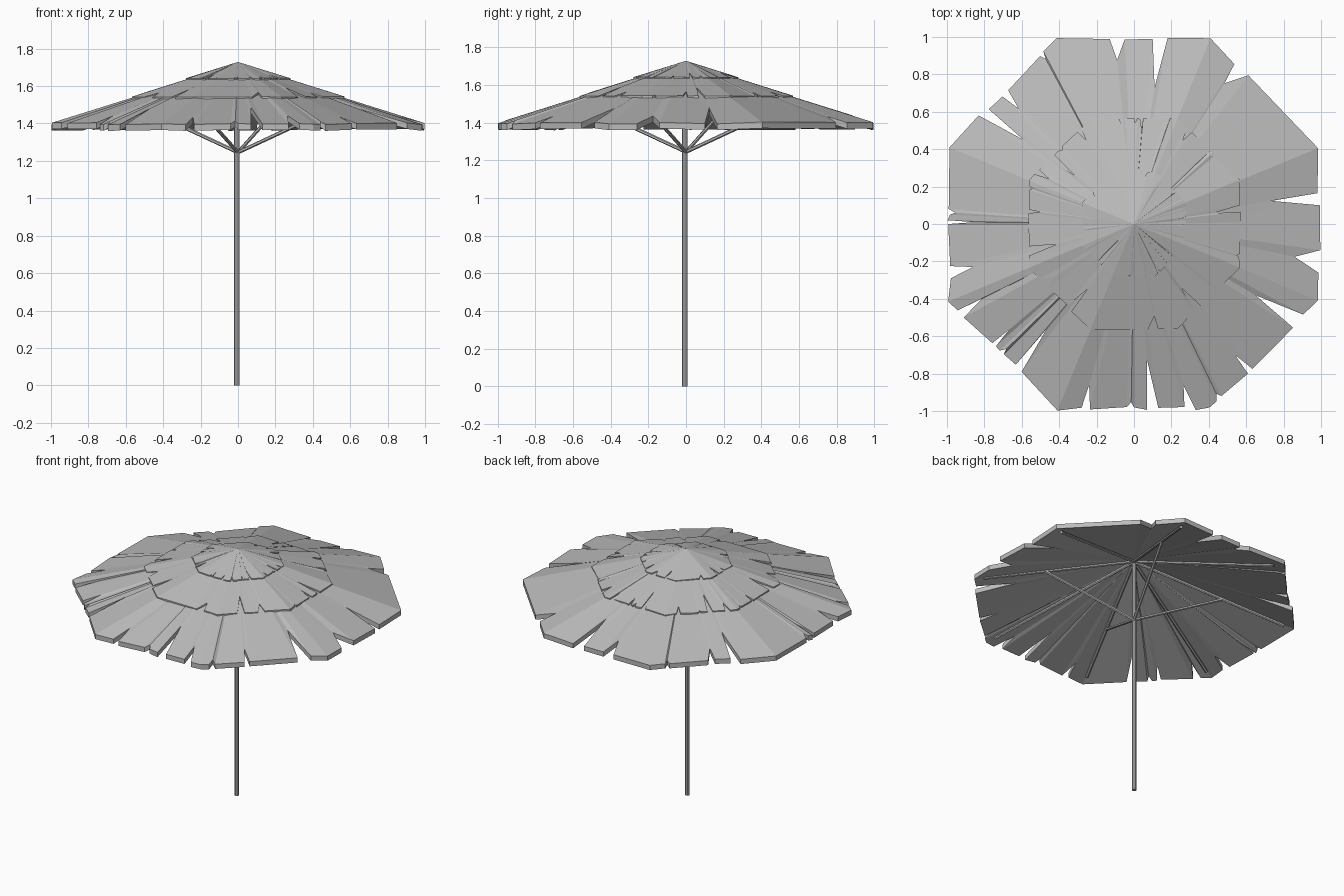
import bpy, bmesh, math, random
from mathutils import Vector

random.seed(4)
cube = bpy.data.objects.get("Cube")
if cube:
    bpy.data.objects.remove(cube)

SIDES = 8
APOTHEM = 0.988
APEX_Z = 1.715
SLOPE = 0.32
THICK = 0.033

grey = bpy.data.materials.new("weathered_grey")
grey.use_nodes = True
grey.diffuse_color = (0.5, 0.5, 0.5, 1)
grey.node_tree.nodes["Principled BSDF"].inputs["Base Color"].default_value = (0.5, 0.5, 0.5, 1)

# Tears in each canopy side: start, tip and end along the edge, then depth
TEARS = [
    [(-.26, -.175, -.14, .12), (.10, .125, .165, .27)],
    [(.13, .19, .225, .12)],
    [(-.18, -.11, -.10, .26), (.05, .09, .13, .12)],
    [(-.31, -.29, -.28, .03), (-.03, 0, .015, .12), (.115, .10, .177, .25)],
    [(-.08, -.06, -.05, .03), (-.02, -.01, 0, .13), (.225, .23, .29, .12)],
    [(-.34, -.293, -.29, .12), (-.085, -.073, -.06, .12), (-.03, -.01, 0, .03), (.085, .067, .134, .265)],
    [(-.28, -.24, -.235, .12), (-.04, -.015, 0, .03), (.07, .07, .13, .27), (.27, .265, .33, .12)],
    [(-.36, -.33, -.32, .03), (-.135, -.113, -.10, .12), (.21, .19, .297, .26)],
]


def finish(name, bm):
    bmesh.ops.recalc_face_normals(bm, faces=bm.faces[:])
    mesh = bpy.data.meshes.new(name)
    bm.to_mesh(mesh)
    bm.free()
    mesh.materials.append(grey)
    obj = bpy.data.objects.new(name, mesh)
    bpy.context.collection.objects.link(obj)
    return obj


def thatch_layer(name, size, lift, thick, turn=0, wobble=0.006):
    """A ragged eight-sided cone of fanned facets with an even thickness."""
    rim = []
    half = APOTHEM * math.tan(math.pi / SIDES)
    for side in range(SIDES):
        outline = [(-half, APOTHEM)]
        for start, tip, end, depth in TEARS[(side + turn) % SIDES]:
            outline += [(start, APOTHEM), (tip, APOTHEM - depth), (end, APOTHEM)]
        angle = side * math.tau / SIDES
        out = Vector((math.cos(angle), math.sin(angle), 0))
        along = Vector((-out.y, out.x, 0))
        for s, d in outline:
            point = (out * (d + random.uniform(-.01, .01)) + along * s) * size
            point.z = APEX_Z + lift - SLOPE * d * size + random.uniform(-wobble, wobble)
            rim.append(point)

    bm = bmesh.new()
    drop = Vector((0, 0, thick))
    apex = Vector((0, 0, APEX_Z + lift))
    top_tip, low_tip = bm.verts.new(apex), bm.verts.new(apex - drop)
    top = [bm.verts.new(p) for p in rim]
    low = [bm.verts.new(p - drop) for p in rim]
    for i in range(len(rim)):
        j = (i + 1) % len(rim)
        bm.faces.new((top_tip, top[i], top[j]))
        bm.faces.new((low_tip, low[j], low[i]))
        bm.faces.new((top[i], low[i], low[j], top[j]))
    return finish(name, bm)


def bar(name, start, end, radius, sides=6):
    """A straight pole between two points."""
    start, end = Vector(start), Vector(end)
    axis = end - start
    bm = bmesh.new()
    bmesh.ops.create_cone(bm, cap_ends=True, segments=sides,
                          radius1=radius, radius2=radius, depth=axis.length)
    bm.transform(axis.to_track_quat('Z', 'Y').to_matrix().to_4x4())
    bmesh.ops.translate(bm, verts=bm.verts[:], vec=(start + end) / 2)
    return finish(name, bm)


# Canopy: main cover and two thin overlapping courses of thatch
thatch_layer("canopy", 1.0, 0, THICK)
thatch_layer("middle_thatch", 0.57, 0.008, 0.014, turn=3, wobble=0.002)
thatch_layer("top_thatch", 0.28, 0.014, 0.018, turn=6, wobble=0.002)

# Centre pole
bar("pole", (-.006, -.006, 0), (-.006, -.006, APEX_Z - THICK), 0.015, 8)

# Rafters to every corner, struts to every second one
corner_slope = SLOPE * math.cos(math.pi / SIDES)
for i in range(SIDES):
    angle = (i + 0.5) * math.tau / SIDES
    c, s = math.cos(angle), math.sin(angle)

    def under(r):
        return (r * c, r * s, APEX_Z - THICK - 0.009 - corner_slope * r)

    bar(f"rafter_{i + 1}", under(0), under(1.0), 0.01)
    if i % 2:
        bar(f"strut_{i // 2 + 1}", (0, 0, 1.245), under(0.59), 0.01)
